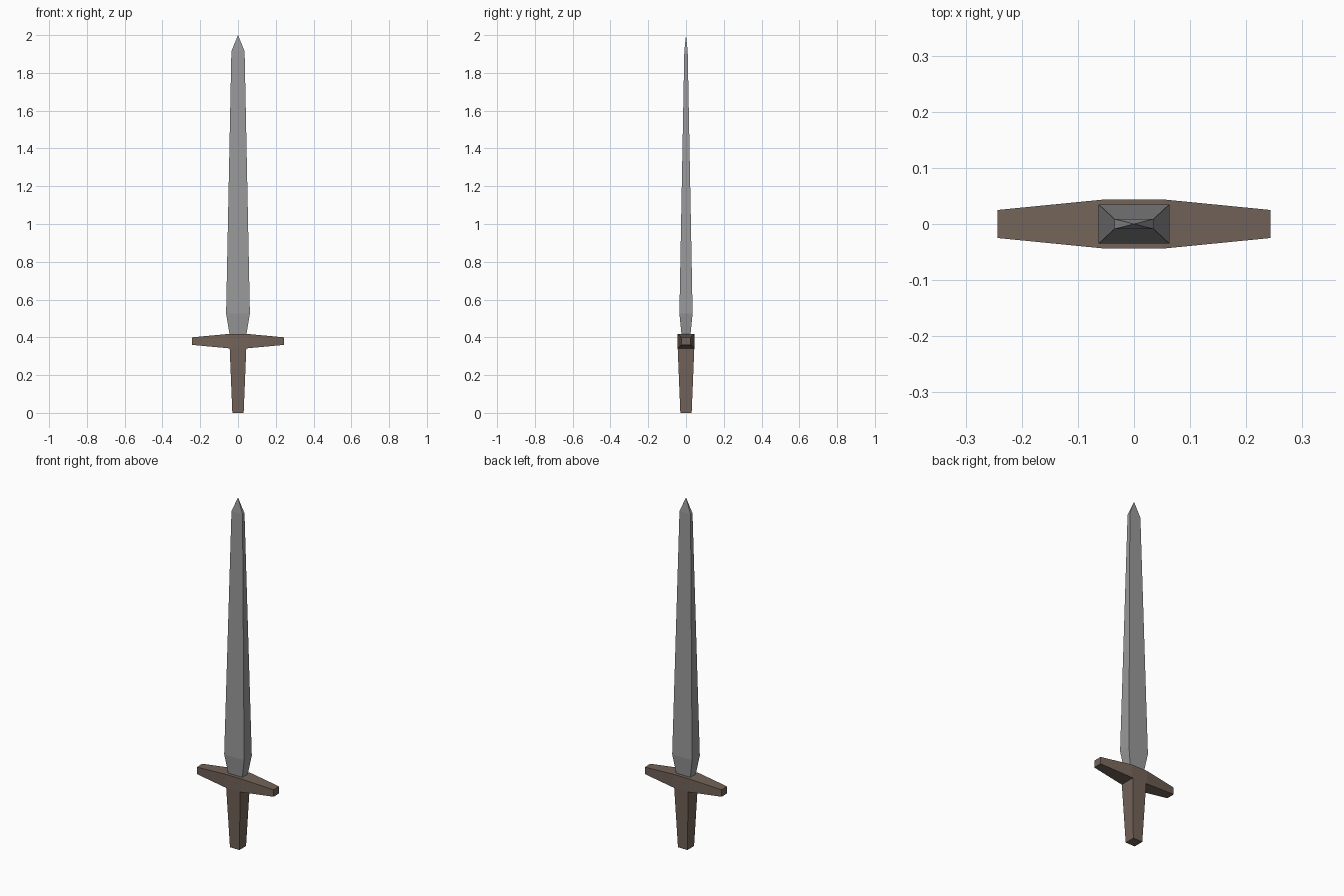
import bpy
import bmesh
from mathutils import Matrix

if "Cube" in bpy.data.objects:
    bpy.data.objects.remove(bpy.data.objects["Cube"])


def loft(name, sections, material=None, matrix=None):
    """Join rectangular sections (half_x, half_y, z); zero size makes a point."""
    bm = bmesh.new()
    rings = []
    for hx, hy, z in sections:
        if hx == 0:
            rings.append([bm.verts.new((0, 0, z))] * 4)
        else:
            rings.append([bm.verts.new((sx * hx, sy * hy, z))
                          for sx, sy in ((-1, -1), (1, -1), (1, 1), (-1, 1))])
    for low, high in zip(rings, rings[1:]):
        for i in range(4):
            j = (i + 1) % 4
            corners = dict.fromkeys((low[i], low[j], high[j], high[i]))
            bm.faces.new(list(corners))
    for ring in (rings[0], rings[-1]):
        if len(set(ring)) == 4:
            bm.faces.new(ring)
    if matrix:
        bm.transform(matrix)
    bmesh.ops.recalc_face_normals(bm, faces=bm.faces)
    mesh = bpy.data.meshes.new(name)
    bm.to_mesh(mesh)
    bm.free()
    obj = bpy.data.objects.new(name, mesh)
    bpy.context.collection.objects.link(obj)
    if material:
        mesh.materials.append(material)
    return obj


brown = bpy.data.materials.new("brown_wood")
brown.diffuse_color = (0.17, 0.125, 0.10, 1)
brown.use_nodes = True
brown.node_tree.nodes["Principled BSDF"].inputs["Base Color"].default_value = brown.diffuse_color
steel = bpy.data.materials.new("steel")
steel.diffuse_color = (0.32, 0.32, 0.32, 1)
steel.use_nodes = True
steel.node_tree.nodes["Principled BSDF"].inputs["Base Color"].default_value = steel.diffuse_color

# Tapered square grip
loft("grip", [(0.03, 0.03, 0), (0.044, 0.044, 0.343)], brown)

# Crossguard, lofted along z and then turned to lie along x
guard_z = 0.38
turn = Matrix.Translation((0, 0, guard_z)) @ Matrix.Rotation(1.5707963, 4, 'Y')
loft("crossguard", [(0.02, 0.025, -0.243), (0.038, 0.044, -0.05),
                    (0.038, 0.044, 0.05), (0.02, 0.025, 0.243)], brown, turn)

# Blade: flared base, long taper, pointed tip
loft("blade", [(0.045, 0.024, 0.418), (0.063, 0.035, 0.525),
               (0.035, 0.009, 1.915), (0, 0, 2.0)], steel)
